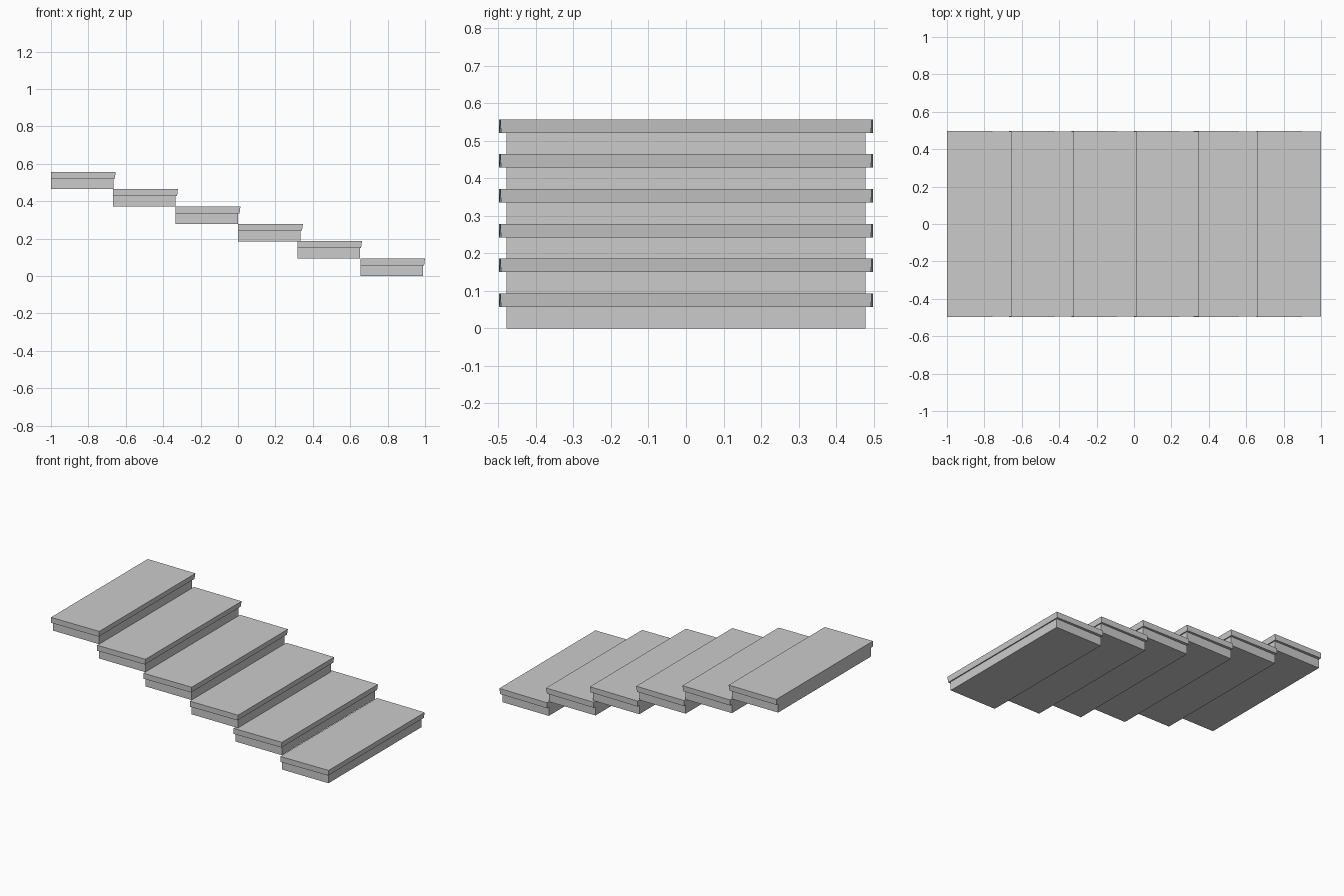
import bpy

if "Cube" in bpy.data.objects:
    bpy.data.objects.remove(bpy.data.objects["Cube"])

RISE = 0.0928
BACKS = [0.654, 0.317, 0.001, -0.333, -0.667, -1.0]  # back edge of each step, lowest first


def slab(name, x0, z0, z1, bottom, top):
    """Closed slab; bottom/top = (depth, half width at back, half width at front)."""
    verts = []
    for z, (d, wb, wf) in ((z0, bottom), (z1, top)):
        verts += [(x0, -wb, z), (x0 + d, -wf, z), (x0 + d, wf, z), (x0, wb, z)]
    faces = [(3, 2, 1, 0), (4, 5, 6, 7)]
    faces += [(i, (i + 1) % 4, (i + 1) % 4 + 4, i + 4) for i in range(4)]
    mesh = bpy.data.meshes.new(name)
    mesh.from_pydata(verts, [], faces)
    obj = bpy.data.objects.new(name, mesh)
    bpy.context.collection.objects.link(obj)


for i, x in enumerate(BACKS):
    z = i * RISE
    # block under the tread
    slab(f"riser_block_{i + 1}", x, z, z + 0.057,
         (0.334, 0.479, 0.479), (0.334, 0.479, 0.479))
    # overhanging tread, very slightly tapered toward its nose
    slab(f"tread_{i + 1}", x, z + 0.057, z + 0.093,
         (0.341, 0.498, 0.493), (0.346, 0.498, 0.495))
